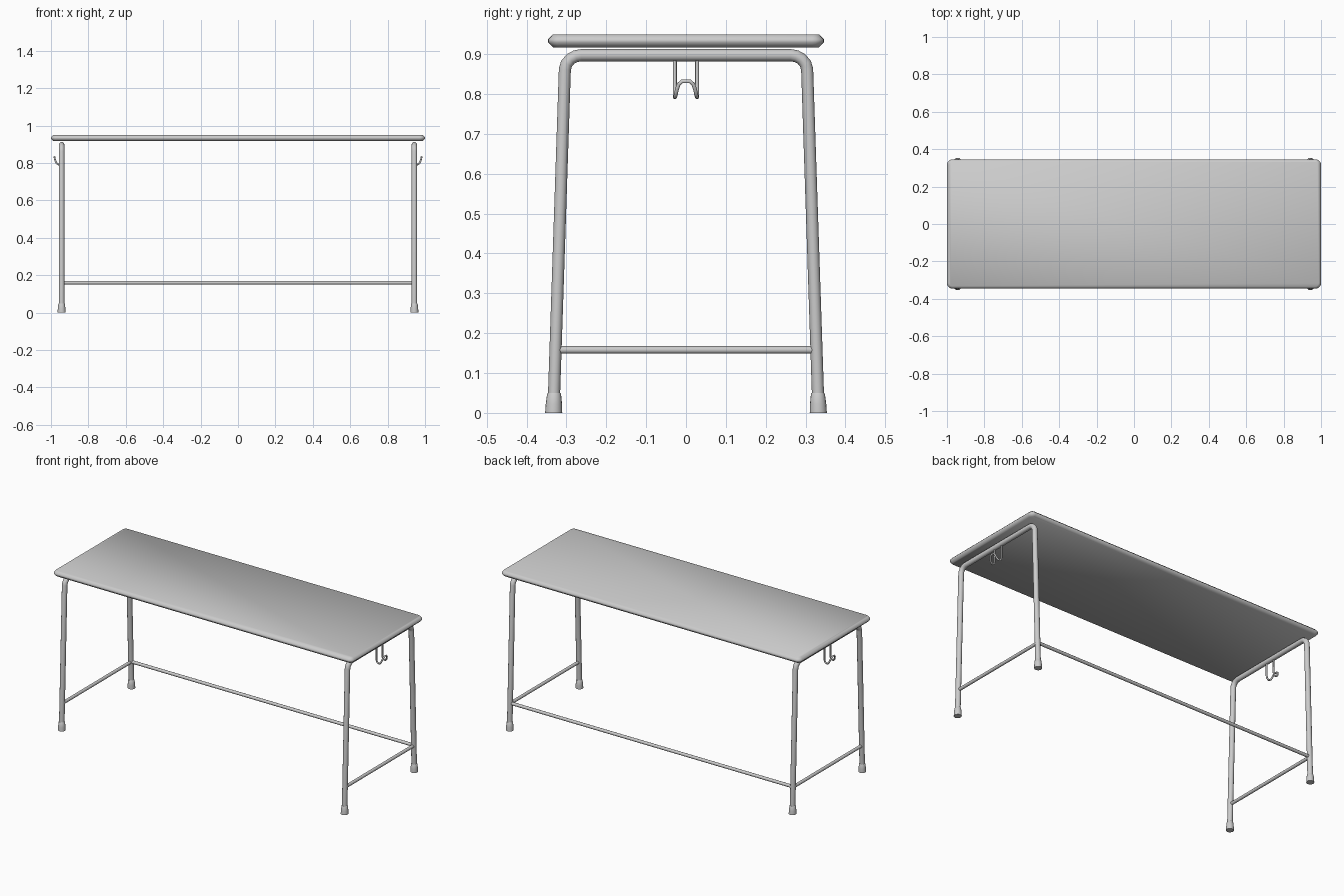
import bpy, bmesh, math

if "Cube" in bpy.data.objects:
    bpy.data.objects.remove(bpy.data.objects["Cube"])

LEG_X = 0.943


def smooth(ob, angle=40):
    bpy.ops.object.select_all(action='DESELECT')
    ob.select_set(True)
    bpy.context.view_layer.objects.active = ob
    bpy.ops.object.shade_smooth_by_angle(angle=math.radians(angle))


def loft(name, rings, angle=40):
    """Skin a stack of equal-length point rings and cap both ends."""
    bm = bmesh.new()
    loops = [[bm.verts.new(p) for p in ring] for ring in rings]
    n = len(loops[0])
    for a, b in zip(loops, loops[1:]):
        for i in range(n):
            j = (i + 1) % n
            bm.faces.new((a[i], a[j], b[j], b[i]))
    bm.faces.new(loops[0][::-1])
    bm.faces.new(loops[-1])
    bmesh.ops.recalc_face_normals(bm, faces=bm.faces)
    me = bpy.data.meshes.new(name)
    bm.to_mesh(me)
    bm.free()
    ob = bpy.data.objects.new(name, me)
    bpy.context.collection.objects.link(ob)
    smooth(ob, angle)
    return ob


def tube(name, points, radius, res=4):
    """Round tube along a path, converted to mesh."""
    cu = bpy.data.curves.new(name, 'CURVE')
    cu.dimensions = '3D'
    cu.bevel_depth = radius
    cu.bevel_resolution = res
    cu.use_fill_caps = True
    sp = cu.splines.new('POLY')
    sp.points.add(len(points) - 1)
    for p, co in zip(sp.points, points):
        p.co = (*co, 1)
    ob = bpy.data.objects.new(name, cu)
    bpy.context.collection.objects.link(ob)
    bpy.ops.object.select_all(action='DESELECT')
    ob.select_set(True)
    bpy.context.view_layer.objects.active = ob
    bpy.ops.object.convert(target='MESH')
    ob = bpy.context.object
    smooth(ob, 50)
    return ob


def rounded_rect(hx, hy, r, z, inset, seg=5):
    pts = []
    for k, (sx, sy) in enumerate([(1, 1), (-1, 1), (-1, -1), (1, -1)]):
        for i in range(seg + 1):
            a = math.pi / 2 * (k + i / seg)
            pts.append((sx * (hx - r) + (r - inset) * math.cos(a),
                        sy * (hy - r) + (r - inset) * math.sin(a), z))
    return pts


def ring(cx, cy, z, r, n=16):
    return [(cx + r * math.cos(2 * math.pi * i / n),
             cy + r * math.sin(2 * math.pi * i / n), z) for i in range(n)]


# table top with chamfered rim
rim = [(0.9175, 0.0125), (0.93, 0), (0.9375, 0), (0.95, 0.0125)]
loft("table_top", [rounded_rect(1.0, 0.346, 0.03, z, d) for z, d in rim], 50)

# half of the leg frame path in y, z (foot to top bar)
half = [(0.332, 0.02), (0.304, 0.862), (0.300, 0.876), (0.290, 0.888),
        (0.277, 0.895), (0.263, 0.8975)]
# hook path: outward offset, half spacing, z
hook = [(0, .028, .892), (0, .028, .812), (.003, .028, .800), (.011, .028, .792),
        (.021, .027, .793), (.029, .025, .802), (.034, .022, .814),
        (.037, .018, .825), (.038, .010, .832)]

for side, s in (("left", -1), ("right", 1)):
    x = s * LEG_X
    # bent tube frame
    path = [(x, -y, z) for y, z in half] + [(x, y, z) for y, z in reversed(half)]
    tube(f"{side}_leg_frame", path, 0.0152)
    # side stretcher
    tube(f"{side}_stretcher", [(x, -0.326, 0.158), (x, 0.326, 0.158)], 0.0095)
    # double wire hook
    wire = [(x + s * o, -y, z) for o, y, z in hook]
    wire += [(x + s * o, y, z) for o, y, z in reversed(hook)]
    tube(f"{side}_hook", wire, 0.005, 2)
    # flared rubber feet
    for end, t in (("front", -1), ("back", 1)):
        loft(f"{side}_{end}_foot",
             [ring(x, t * (0.332 - 0.02 * z), z, r)
              for z, r in ((0, 0.0215), (0.022, 0.0205), (0.047, 0.0175), (0.05, 0.0155))])

# long stretcher between the back legs
tube("back_stretcher", [(-LEG_X, 0.327, 0.16), (LEG_X, 0.327, 0.16)], 0.0095)
